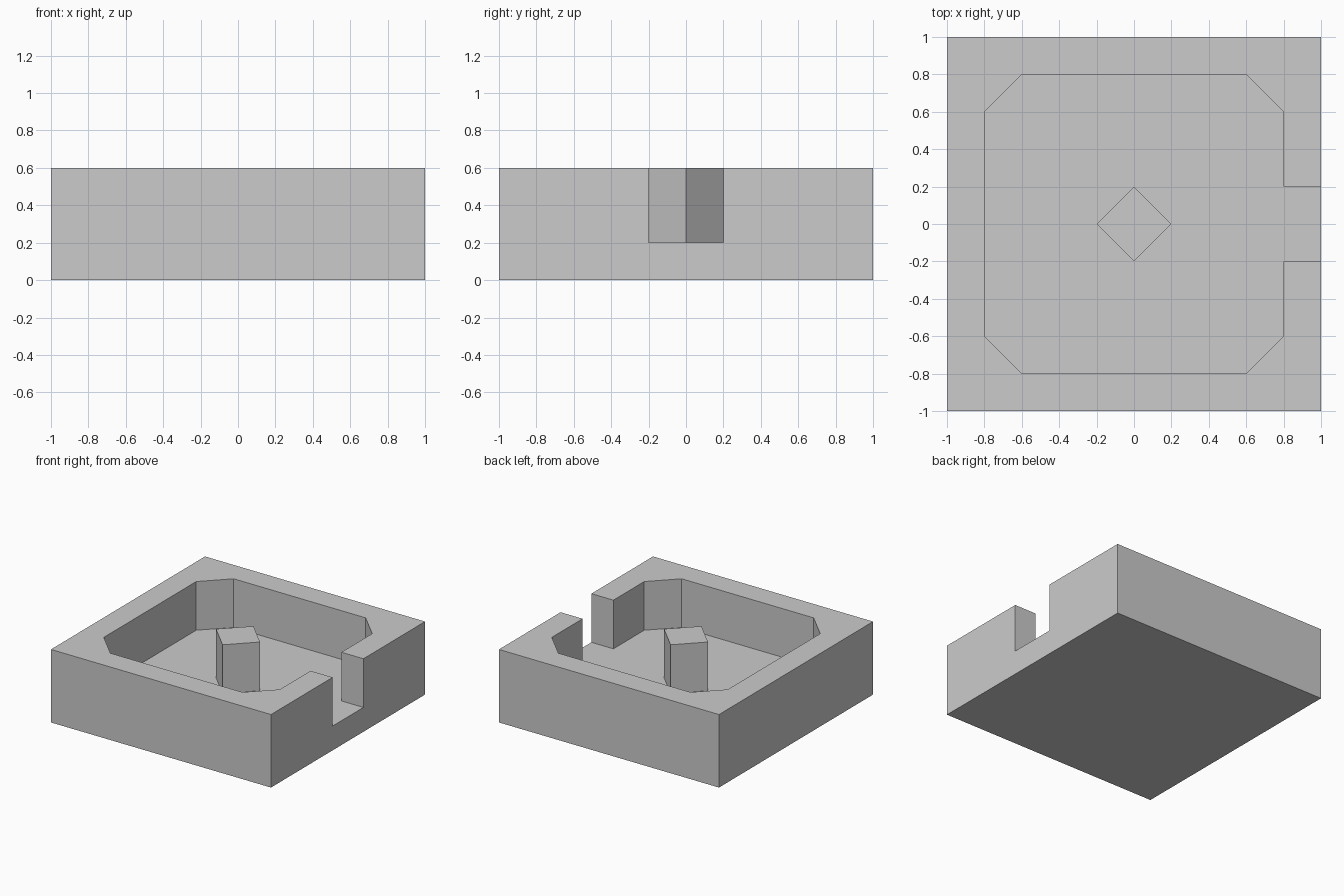
import bpy
import bmesh

if "Cube" in bpy.data.objects:
    bpy.data.objects.remove(bpy.data.objects["Cube"])


def prism(name, outline, z0, z1):
    """Extrude a counter-clockwise xy outline from z0 up to z1."""
    bm = bmesh.new()
    face = bm.faces.new([bm.verts.new((x, y, z0)) for x, y in outline])
    top = bmesh.ops.extrude_face_region(bm, geom=[face], use_keep_orig=True)["geom"]
    verts = [v for v in top if isinstance(v, bmesh.types.BMVert)]
    bmesh.ops.translate(bm, verts=verts, vec=(0, 0, z1 - z0))
    bmesh.ops.recalc_face_normals(bm, faces=bm.faces[:])
    mesh = bpy.data.meshes.new(name)
    bm.to_mesh(mesh)
    bm.free()
    obj = bpy.data.objects.new(name, mesh)
    bpy.context.collection.objects.link(obj)
    return obj


FLOOR, RIM = 0.2, 0.6

# Square block that becomes the walled tray
tray = prism("tray", [(-1, -1), (1, -1), (1, 1), (-1, 1)], 0, RIM)

# Chamfered cavity plus the side opening, mirrored across y
half = [(1.2, 0.2), (0.8, 0.2), (0.8, 0.6), (0.6, 0.8), (-0.6, 0.8), (-0.8, 0.6)]
outline = half + [(x, -y) for x, y in reversed(half)]
cutter = prism("cavity_cutter", outline, FLOOR, RIM + 0.2)
cutter.hide_render = True

cut = tray.modifiers.new("cavity", "BOOLEAN")
cut.operation = "DIFFERENCE"
cut.solver = "EXACT"
cut.object = cutter
bpy.context.view_layer.objects.active = tray
bpy.ops.object.modifier_apply(modifier=cut.name)
bpy.data.objects.remove(cutter)

# Diamond post in the middle, set slightly into the floor
prism("centre_post", [(0.2, 0), (0, 0.2), (-0.2, 0), (0, -0.2)], FLOOR - 0.05, RIM)
